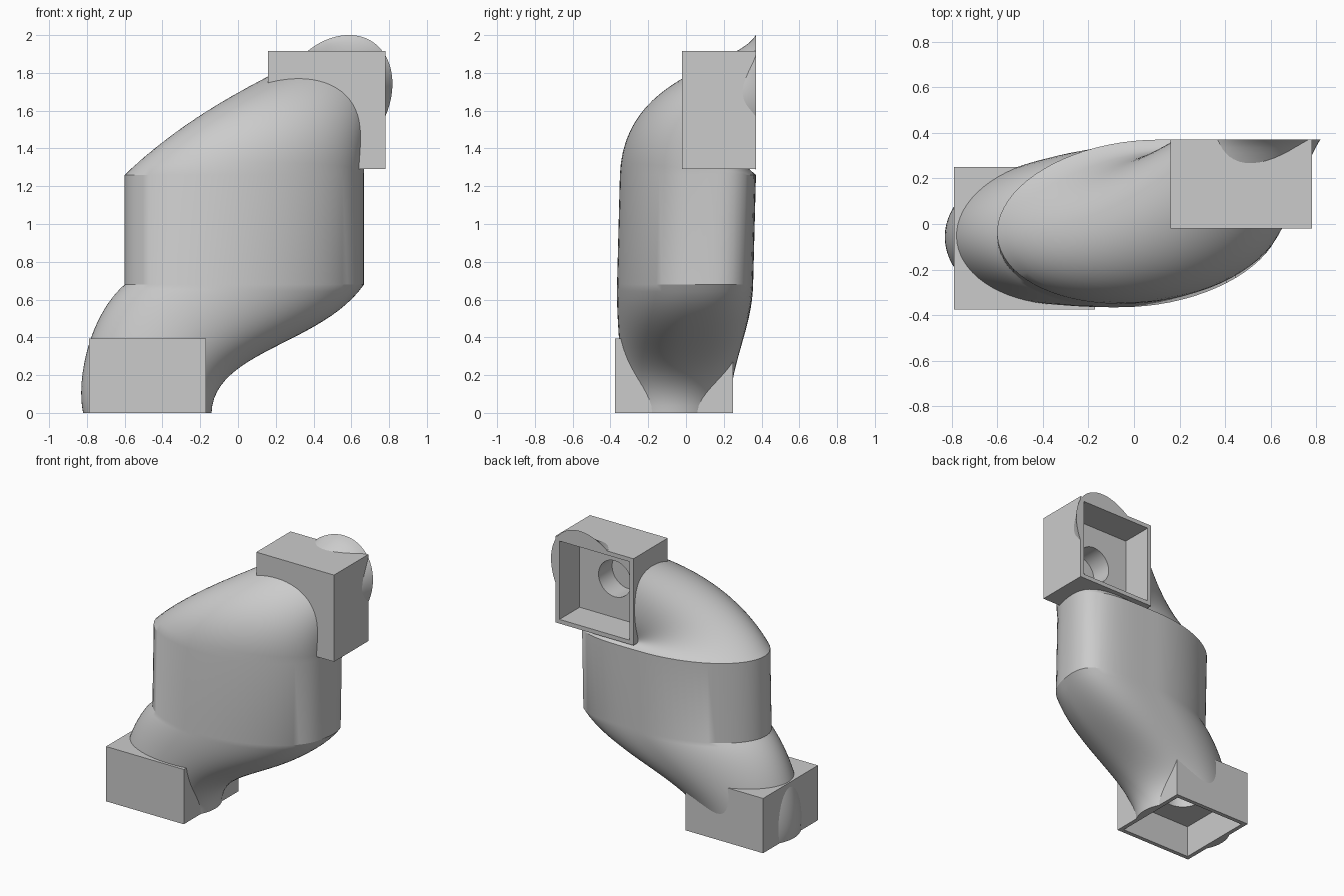
import bpy
import bmesh
from math import cos, sin, tau, radians
from mathutils import Vector, Matrix

if "Cube" in bpy.data.objects:
    bpy.data.objects.remove(bpy.data.objects["Cube"], do_unlink=True)

SEGMENTS, STEPS = 72, 24

grey = bpy.data.materials.new("plain grey")
grey.use_nodes = True
grey.diffuse_color = (0.6, 0.6, 0.6, 1)
grey.node_tree.nodes["Principled BSDF"].inputs["Base Color"].default_value = (0.6, 0.6, 0.6, 1)


def to_object(name, bm):
    bmesh.ops.recalc_face_normals(bm, faces=bm.faces)
    mesh = bpy.data.meshes.new(name)
    bm.to_mesh(mesh)
    bm.free()
    mesh.materials.append(grey)
    obj = bpy.data.objects.new(name, mesh)
    bpy.context.collection.objects.link(obj)
    return obj


def activate(obj):
    bpy.ops.object.select_all(action='DESELECT')
    obj.select_set(True)
    bpy.context.view_layer.objects.active = obj


def block(name, low, high):
    low, high = Vector(low), Vector(high)
    bm = bmesh.new()
    bmesh.ops.create_cube(bm, size=1, matrix=Matrix.Translation((low + high) / 2)
                          @ Matrix.Diagonal((high - low).to_4d()))
    return to_object(name, bm)


def bore(name, centre, axis, radius, length):
    turn = Vector((0, 0, 1)).rotation_difference(Vector(axis)).to_matrix().to_4x4()
    bm = bmesh.new()
    bmesh.ops.create_cone(bm, cap_ends=True, segments=48, radius1=radius, radius2=radius,
                          depth=length, matrix=Matrix.Translation(centre) @ turn)
    return to_object(name, bm)


def cut(obj, cutters):
    activate(obj)
    for cutter in cutters:
        mod = obj.modifiers.new("cut", 'BOOLEAN')
        mod.operation, mod.solver, mod.object = 'DIFFERENCE', 'EXACT', cutter
        bpy.ops.object.modifier_apply(modifier=mod.name)


# An oval is a centre, two half axes (to the side, to the front) and a fuller back corner
def oval(centre, side, front, corner=(0, 0, 0)):
    return [Vector(centre), Vector(side), Vector(front), Vector(corner)]


def blend(a, b, c, d, t):
    s = 1 - t
    return [s**3 * p + 3 * s * s * t * q + 3 * s * t * t * r + t**3 * w
            for p, q, r, w in zip(a, b, c, d)]


def oval_point(section, angle):
    centre, side, front, corner = section
    fullness = max(0, -sin(2 * angle)) ** 2 if cos(angle) > 0 else 0
    return centre + side * cos(angle) + front * sin(angle) + corner * fullness


lower = [oval((-0.48, -0.06, 0), (0.34, 0, 0), (0, -0.29, 0)),
         oval((-0.495, -0.05, 0.26), (0.365, 0, 0.07), (0, -0.28, 0)),
         oval((-0.165, -0.01, 0.44), (0.615, 0, -0.08), (-0.06, -0.36, 0), (0.05, 0.03, 0)),
         oval((0.025, -0.005, 0.68), (0.62, 0, 0), (-0.083, -0.36, 0), (0.075, 0.05, 0))]
upper = [oval((0.025, 0.01, 1.26), (0.62, 0, 0), (-0.083, -0.36, 0), (0.075, 0.05, 0)),
         oval((0.18, 0.02, 1.53), (0.49, -0.02, 0.03), (-0.04, -0.35, 0.27), (0.04, 0, 0)),
         oval((0.38, 0.27, 1.57), (0.36, 0, 0.02), (0.08, 0, 0.26)),
         oval((0.50, 0.37, 1.645), (0.31, 0, 0.02), (0.07, 0, 0.355))]

# Body: lower bend, straight barrel and upper bend as one skin
sections = [blend(*part, i / STEPS) for part in (lower, upper) for i in range(STEPS + 1)]
bm = bmesh.new()
rings = [[bm.verts.new(oval_point(section, tau * k / SEGMENTS)) for k in range(SEGMENTS)]
         for section in sections]
for a, b in zip(rings, rings[1:]):
    for k in range(SEGMENTS):
        n = (k + 1) % SEGMENTS
        bm.faces.new((a[k], a[n], b[n], b[k]))
bm.faces.new(rings[0])
bm.faces.new(rings[-1])
body = to_object("body", bm)

# Square sockets at both ends
lower_socket = block("lower_socket", (-0.79, -0.375, 0), (-0.17, 0.25, 0.395))
upper_socket = block("upper_socket", (0.16, -0.02, 1.29), (0.78, 0.37, 1.915))

# Socket recesses and round bores
lower_cutters = [block("lower_recess", (-0.76, -0.345, -0.1), (-0.20, 0.22, 0.23)),
                 bore("lower_bore", (-0.48, -0.06, 0.27), (0, 0, 1), 0.13, 0.27)]
upper_cutters = [block("upper_recess", (0.19, 0.14, 1.32), (0.75, 0.5, 1.885)),
                 bore("upper_bore", (0.47, 0.12, 1.60), (0, 1, 0), 0.13, 0.27)]
cut(lower_socket, lower_cutters)
cut(upper_socket, upper_cutters)
cut(body, lower_cutters + upper_cutters)
for cutter in lower_cutters + upper_cutters:
    bpy.data.objects.remove(cutter, do_unlink=True)

for obj in (body, lower_socket, upper_socket):
    activate(obj)
    bpy.ops.object.shade_smooth_by_angle(angle=radians(25))
